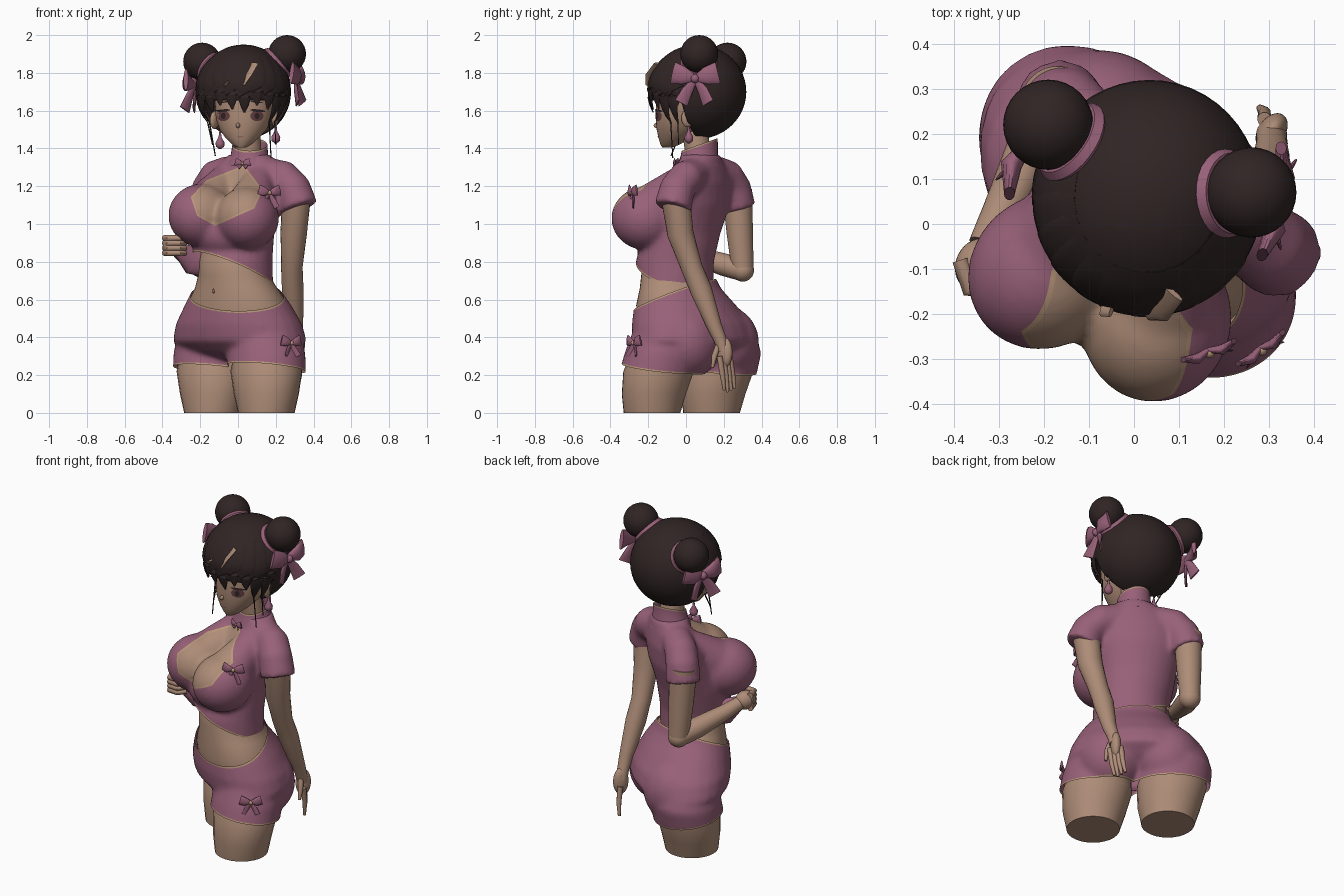
import bpy, bmesh, math
from math import sin, cos, pi, radians
from mathutils import Vector, Matrix
from mathutils.bvhtree import BVHTree

if "Cube" in bpy.data.objects:
    bpy.data.objects.remove(bpy.data.objects["Cube"])


def material(name, *rgb):
    m = bpy.data.materials.new(name)
    m.use_nodes = True
    m.diffuse_color = (*rgb, 1)
    bsdf = next(n for n in m.node_tree.nodes if n.type == 'BSDF_PRINCIPLED')
    bsdf.inputs["Base Color"].default_value = (*rgb, 1)
    return m


SKIN = material("skin", .42, .262, .185)
CLOTH = material("mauve cloth", .315, .119, .19)
HAIR = material("dark brown hair", .03, .018, .018)
TRIM = material("tan trim", .48, .31, .19)
EYE = material("reddish brown iris", .13, .05, .055)
LIP = material("lip", .3, .13, .1)


def turn(deg):
    return Matrix.Rotation(radians(-deg), 4, 'Z')


def loft(bm, rings, yaw=None, n=28):
    """Skin rings (x, y, z, a, b); flat rings when yaw is given, else square to the path."""
    pts = [Vector(r[:3]) for r in rings]
    loops = []
    for i, r in enumerate(rings):
        tangent = pts[min(i + 1, len(pts) - 1)] - pts[max(i - 1, 0)]
        rot = tangent.to_track_quat('Z', 'Y').to_matrix() if yaw is None else turn(yaw).to_3x3()
        a, b = r[3], r[-1]
        loops.append([bm.verts.new(pts[i] + rot @ Vector((a * cos(t), b * sin(t), 0)))
                      for t in (2 * pi * k / n for k in range(n))])
    for lo, hi in zip(loops, loops[1:]):
        for k in range(n):
            bm.faces.new((lo[k], lo[(k + 1) % n], hi[(k + 1) % n], hi[k]))
    bm.faces.new(loops[0][::-1])
    bm.faces.new(loops[-1])


def ball(bm, centre, radii, yaw=0, seg=32):
    m = Matrix.Translation(centre) @ turn(yaw) @ Matrix.Diagonal((*radii, 1))
    bmesh.ops.create_uvsphere(bm, u_segments=seg, v_segments=seg // 2, radius=1, matrix=m)


def finish(name, bm, *mats, recalc=True):
    if recalc:
        bmesh.ops.recalc_face_normals(bm, faces=bm.faces)
    me = bpy.data.meshes.new(name)
    bm.to_mesh(me)
    bm.free()
    for m in mats:
        me.materials.append(m)
    me.shade_smooth()
    me.set_sharp_from_angle(angle=radians(50))
    ob = bpy.data.objects.new(name, me)
    bpy.context.scene.collection.objects.link(ob)
    return ob


def fuse(bm, voxel=.013, rounds=14):
    """Weld overlapping solids into one smooth skin and return it as a new bmesh."""
    ob = finish("fuse_helper", bm)
    rm = ob.modifiers.new("Remesh", 'REMESH')
    rm.mode, rm.voxel_size = 'VOXEL', voxel
    sm = ob.modifiers.new("Smooth", 'SMOOTH')
    sm.iterations = rounds
    dg = bpy.context.evaluated_depsgraph_get()
    out = bmesh.new()
    out.from_mesh(ob.evaluated_get(dg).to_mesh())
    bpy.data.objects.remove(ob)
    return out


def cut(bm, co, no, remove=False):
    bmesh.ops.bisect_plane(bm, geom=bm.verts[:] + bm.edges[:] + bm.faces[:], dist=1e-5,
                           plane_co=co, plane_no=no, clear_outer=remove)


def hem(bm, co, no, width=.009):
    """Cut cloth off along a plane and colour a narrow trim band beside it."""
    co, no = Vector(co), Vector(no).normalized()
    cut(bm, co, no, True)
    cut(bm, co - no * width, no)
    for f in bm.faces:
        if (f.calc_center_median() - co).dot(no) > -width:
            f.material_index = 1


# thighs
LEGS = (("left", .15, -.18), ("right", -.135, .135))
for side, x, y in LEGS:
    bm = bmesh.new()
    loft(bm, [(x, y, 0, .15), (x, y + .01, .1, .177, .165), (x, y + .035, .22, .197, .18),
              (x, y + .055, .3, .18, .165)], 40)
    finish(side + "_thigh", bm, SKIN)

# shorts
bm = bmesh.new()
loft(bm, [(-.02, -.05, .75, .21, .18), (-.01, -.035, .66, .248, .198), (0, -.005, .57, .312, .237),
          (.005, .03, .47, .375, .27), (.01, .05, .38, .405, .272), (.01, .05, .32, .34, .2),
          (.01, .05, .28, .2, .12)], 40)
for side, x, y in LEGS:
    loft(bm, [(x, y + .01, .12, .215, .197), (x, y + .035, .22, .217, .202), (x, y + .06, .32, .212, .2),
              (x * .95, y * .9 + .06, .42, .19, .18)], 40)
    ball(bm, (x * .85 + .035, y * .65 + .11, .37), (.195, .19, .2))
bm = fuse(bm)
hem(bm, (0, 0, .235), (-.1, -.12, -1))
hem(bm, (-.02, -.06, .62), (-.1, -.4, 1))
finish("shorts", bm, CLOTH, TRIM, recalc=False)

# bare waist
bm = bmesh.new()
loft(bm, [(0, 0, .5, .3, .22), (0, -.005, .57, .3, .226), (-.01, -.035, .66, .237, .188),
          (-.023, -.055, .73, .2, .168), (-.03, -.05, .8, .19, .165), (-.02, -.02, .92, .19, .15)], 40, 40)
finish("waist", bm, SKIN)
bm = bmesh.new()
ball(bm, (-.13, -.215, .645), (.006, .006, .014), 30, 12)
finish("navel", bm, LIP)

# crop top with short sleeves and an open neckline
bm = bmesh.new()
loft(bm, [(-.03, -.06, .66, .222, .205), (-.03, -.06, .8, .215, .205), (-.025, -.02, .95, .225, .195),
          (.01, .045, 1.1, .24, .165), (.035, .07, 1.22, .25, .14), (.055, .08, 1.3, .2, .11),
          (.06, .08, 1.37, .11, .095)], 30)
for x, y, z, yaw, x0, y0 in ((.05, -.215, 1.03, 15, .12, 0), (-.195, -.105, 1.045, 45, -.06, .11)):
    ball(bm, (x, y, z), (.167, .182, .168), yaw)
    loft(bm, [(x0, y0, 1.26, .07), (x * .6 + x0 * .4, y * .6 + y0 * .4, 1.13, .12), (x, y, z, .16)])
ball(bm, (-.07, -.14, .95), (.19, .14, .13), 30)
loft(bm, [(.14, .05, 1.27, .085), (.24, 0, 1.245, .093), (.29, -.045, 1.19, .095), (.325, -.07, 1.085, .1)])
loft(bm, [(-.04, .15, 1.28, .085), (-.115, .215, 1.25, .093), (-.15, .25, 1.19, .095), (-.17, .27, 1.085, .1)])
bm = fuse(bm)
hem(bm, (0, 0, .735), (-.425, -.197, -1))
NECK = [(.03, 1.3), (-.16, 1.225), (-.24, 1.14), (-.21, 1.05), (-.12, 1), (.08, 1.09), (.12, 1.18)]
sides = []
for (x0, z0), (x1, z1) in zip(NECK, NECK[1:] + NECK[:1]):
    co, no = Vector((x0, 0, z0)), Vector((z1 - z0, 0, x0 - x1)).normalized()
    if (Vector((-.06, 0, 1.14)) - co).dot(no) > 0:
        no = -no
    sides.append((co, no))
    for off in (0, .009):
        cut(bm, co + no * off, no)
for f in bm.faces:
    c = f.calc_center_median()
    d = max((c - co).dot(no) for co, no in sides)
    if c.y < .06 and f.normal.y < .2 and d < .009:
        f.material_index = 2 if d < 0 else 1
finish("crop_top", bm, CLOTH, TRIM, SKIN, recalc=False)

# cloth pulled aside by the hand
bm = bmesh.new()
loft(bm, [(-.33, -.1, .88, .02, .03), (-.25, -.04, .81, .04, .075), (-.13, 0, .8, .06, .09)])
finish("pulled_cloth", bm, CLOTH)

# stand collar and neck
bm = bmesh.new()
loft(bm, [(.06, .07, 1.31, .13, .115), (.06, .07, 1.36, .1, .098), (.065, .08, 1.46, .088, .088)], 25)
hem(bm, (.06, .07, 1.42), (0, -.35, 1))
finish("collar", bm, CLOTH, TRIM, recalc=False)
bm = bmesh.new()
loft(bm, [(.06, .08, 1.3, .075), (.055, .06, 1.4, .068), (.045, .04, 1.55, .07)], 20)
finish("neck", bm, SKIN)

# arms and hands
bm = bmesh.new()
loft(bm, [(.31, -.06, 1.18, .08), (.295, -.03, .95, .07), (.285, .03, .77, .057), (.29, .08, .65, .058),
          (.305, .15, .46, .04), (.305, .18, .39, .034), (.305, .2, .33, .034)])
ball(bm, (.305, .205, .32), (.03, .045, .08), 35)
for k in range(4):
    x, y = .325 - .012 * k, .178 + .018 * k
    loft(bm, [(x, y, .3, .016), (x, y + .015, .2, .014), (x - .01, y + .025, .11 + .01 * abs(k - 1), .008)], n=10)
loft(bm, [(.31, .175, .37, .016), (.325, .15, .3, .015), (.325, .14, .24, .009)], n=10)
finish("left_arm", bm, SKIN)
bm = bmesh.new()
loft(bm, [(-.17, .27, 1.18, .08), (-.165, .285, .95, .07), (-.16, .3, .76, .058)])
ball(bm, (-.16, .3, .755), (.06, .06, .06))
loft(bm, [(-.16, .3, .755, .058), (-.21, .2, .785, .06), (-.29, .03, .84, .045), (-.33, -.05, .875, .038)])
ball(bm, (-.345, -.09, .885), (.05, .06, .055), 25)
for k in range(4):
    z = .925 - .026 * k
    loft(bm, [(-.385, -.08, z, .018), (-.365, -.145, z, .018), (-.31, -.15, z, .016), (-.28, -.11, z, .013)], n=10)
finish("right_arm", bm, SKIN)

# head
bm = bmesh.new()
loft(bm, [(.018, -.1, 1.405, .025, .025), (.02, -.085, 1.42, .05, .05), (.022, -.06, 1.455, .088, .085),
          (.027, -.035, 1.5, .125, .12), (.032, -.02, 1.56, .15, .14), (.037, 0, 1.64, .16, .16),
          (.04, .02, 1.75, .165, .17), (.04, .04, 1.85, .1, .11)], 15, 40)
ball(bm, (.0, -.155, 1.522), (.011, .017, .014), 15, 16)
ball(bm, (.195, .01, 1.56), (.018, .035, .048), 0, 16)
ball(bm, (-.125, .07, 1.55), (.018, .035, .048), 30, 16)
head = finish("head", bm, SKIN)
tree = BVHTree.FromPolygons([v.co for v in head.data.vertices], [p.vertices for p in head.data.polygons])


def plate(name, x, z, rx, rz, mat, lift=.003, tilt=0, n=20):
    """Thin face detail laid on the head."""
    bm = bmesh.new()
    rows = []
    for s in (.02, .5, 1):
        row = []
        for k in range(n):
            px, pz = s * rx * cos(2 * pi * k / n), s * rz * sin(2 * pi * k / n)
            p = Vector((x + px, -1, z + pz + tilt * px))
            hit = tree.ray_cast(p, Vector((0, 1, 0)))[0]
            row.append(bm.verts.new((p.x, (hit.y if hit else -.1) - lift, p.z)))
        rows.append(row)
    for lo, hi in zip(rows, rows[1:]):
        for k in range(n):
            bm.faces.new((lo[k], lo[(k + 1) % n], hi[(k + 1) % n], hi[k]))
    bm.faces.new(rows[0])
    finish(name, bm, mat)


for side, x, s in (("left", .1, 1), ("right", -.078, -1)):
    plate(side + "_iris", x, 1.572, .035, .027, EYE)
    plate(side + "_pupil", x, 1.572, .013, .016, HAIR, .005)
    plate(side + "_lash", x + s * .004, 1.6, .04, .007, HAIR, .006, s * -.1)
    plate(side + "_brow", x, 1.645, .035, .004, HAIR, .004, s * -.1)
plate("mouth", .012, 1.462, .02, .003, LIP)

# hair cap, open over the face
C, R = Vector((.03, .06, 1.7)), Vector((.25, .26, .25))
bm = bmesh.new()
ball(bm, C, R, 15, 48)
front = turn(15).to_3x3() @ Vector((0, -1, -.2)).normalized()
edge = Vector((.03, .035, 1.655))
cut(bm, edge, (0, 0, 1))
cut(bm, edge, front)
gone = [f for f in bm.faces if f.calc_center_median().z < edge.z and (f.calc_center_median() - edge).dot(front) > 0]
bmesh.ops.delete(bm, geom=gone, context='FACES')
cap = finish("hair_cap", bm, HAIR)
cap.modifiers.new("Thickness", 'SOLIDIFY').thickness = .02


def strand(bm, az, start, end, width, tip=None):
    """Tapered lock rising out of the hair cap; az and heights in degrees."""
    rings = []
    for i in range(9):
        t = i / 8
        h, a = radians(start + (end - start) * t), radians(az - 15)
        p = C + Vector((R.x * cos(h) * sin(a), -R.y * cos(h) * cos(a), R.z * sin(h))) * (.95 + .05 * min(1, 1.7 * t))
        rings.append((*p, width * (1 - t ** 3) + .004, .01 * (1 - t) + .003))
    if tip:
        rings.append((*tip, .003, .003))
    loft(bm, rings, n=12)


bm = bmesh.new()
for k, az in enumerate(range(-80, 81, 16)):
    strand(bm, az, 50, (-26, -17, -22)[k % 3], .055)
for az, tip in ((-56, (-.12, -.08, 1.36)), (-70, (-.135, -.05, 1.42)), (60, (.175, -.07, 1.35)), (74, (.2, -.04, 1.42))):
    strand(bm, az, 30, -40, .032, tip)
finish("fringe_and_side_locks", bm, HAIR)
bm = bmesh.new()
loft(bm, [(.03, -.2, 1.735, .014, .006), (.055, -.192, 1.79, .03, .007), (.088, -.153, 1.85, .026, .007)], n=10)
loft(bm, [(-.07, -.187, 1.735, .018, .006), (-.05, -.193, 1.755, .014, .006)], n=10)
finish("fringe_gaps", bm, SKIN)

# buns with a ribbon band at the base
for side, p in (("left", Vector((.26, .07, 1.9))), ("right", Vector((-.19, .22, 1.86)))):
    bm = bmesh.new()
    ball(bm, p, (.1, .1, .1))
    finish(side + "_bun", bm, HAIR)
    d = (p - C).normalized()
    bm = bmesh.new()
    loft(bm, [(*(p - d * .1), .085), (*(p - d * .075), .1), (*(p - d * .055), .09)])
    finish(side + "_bun_band", bm, CLOTH)


def bow(name, centre, yaw, size, tail, knot=TRIM):
    """Ribbon bow facing local -y, with two loops, two tails and a knot."""
    m = Matrix.Translation(centre) @ turn(yaw)
    bm = bmesh.new()
    for s in (-1, 1):
        loft(bm, [(0, 0, 0, .1 * size, .15 * size), (s * .5 * size, -.15 * size, .12 * size, .2 * size, .4 * size),
                  (s * size, 0, .25 * size, .1 * size, .5 * size)], n=14)
        loft(bm, [(0, 0, 0, .08 * size, .12 * size), (s * .35 * size, -.08 * size, -.5 * tail, .08 * size, .25 * size),
                  (s * .6 * size, -.2 * size, -tail, .05 * size, .32 * size)], n=14)
    bm.transform(m)
    finish(name, bm, CLOTH)
    bm = bmesh.new()
    ball(bm, m @ Vector((0, -.1 * size, 0)), (.2 * size,) * 3, 0, 12)
    finish(name + "_knot", bm, knot)


bow("chest_bow", (.165, -.28, 1.165), -20, .06, .08)
bow("hip_bow", (.28, -.275, .37), -35, .06, .07)
bow("collar_clasp", (.025, -.05, 1.32), 15, .04, .02)
bow("left_hair_bow", (.305, .05, 1.77), -80, .12, .13, CLOTH)
bow("right_hair_bow", (-.235, .18, 1.735), 110, .12, .13, CLOTH)

# earrings
for side, (x, y, z) in (("left", (.2, .015, 1.46)), ("right", (-.095, .06, 1.43))):
    bm = bmesh.new()
    loft(bm, [(x, y, z + .07, .003), (x, y, z + .03, .008), (x, y, z, .024), (x, y, z - .02, .022), (x, y, z - .033, .006)], 0, 14)
    finish(side + "_earring", bm, CLOTH)
